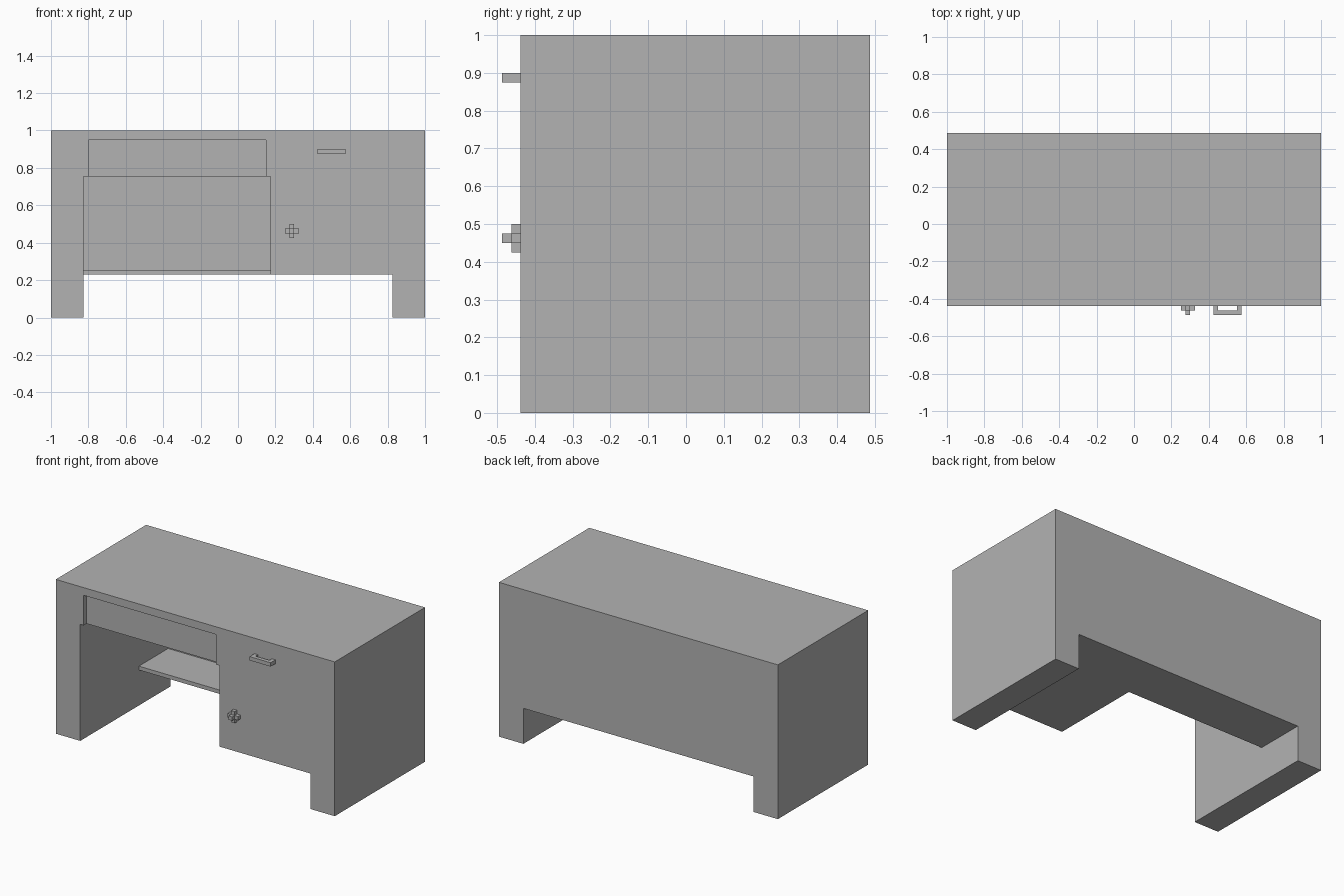
import bpy
import bmesh

cube = bpy.data.objects.get("Cube")
if cube:
    bpy.data.objects.remove(cube, do_unlink=True)

GREY = (0.45, 0.45, 0.45, 1.0)
grey = bpy.data.materials.new("plain_grey")
grey.use_nodes = True
grey.diffuse_color = GREY
grey.node_tree.nodes["Principled BSDF"].inputs["Base Color"].default_value = GREY

FRONT, BACK = -0.4375, 0.4875   # desk depth
LEFT, RIGHT = -0.825, 0.175     # kneehole sides
STEP = 0.025                    # board thickness
BASE, UNDER = 0.23, 0.95        # cabinet floor, underside of the top


def prism(name, outline, y0, y1):
    """Extrude an outline in the x-z plane from y0 to y1."""
    bm = bmesh.new()
    face = bm.faces.new([bm.verts.new((x, y0, z)) for x, z in outline])
    grown = bmesh.ops.extrude_face_region(bm, geom=[face])["geom"]
    moved = [v for v in grown if isinstance(v, bmesh.types.BMVert)]
    bmesh.ops.translate(bm, verts=moved, vec=(0, y1 - y0, 0))
    bmesh.ops.recalc_face_normals(bm, faces=bm.faces)
    mesh = bpy.data.meshes.new(name)
    bm.to_mesh(mesh)
    bm.free()
    mesh.materials.append(grey)
    obj = bpy.data.objects.new(name, mesh)
    bpy.context.collection.objects.link(obj)
    return obj


def box(name, x0, x1, y0, y1, z0, z1):
    return prism(name, [(x0, z0), (x1, z0), (x1, z1), (x0, z1)], y0, y1)


# Desk shell: side panels, top and cupboard as one outline
prism("desk_body", [(-1, 0), (LEFT, 0), (LEFT, UNDER), (RIGHT, UNDER),
                    (RIGHT, BASE), (-LEFT, BASE), (-LEFT, 0),
                    (1, 0), (1, 1), (-1, 1)], FRONT, BACK)

# Back of the kneehole and its low shelf
box("back_panel", LEFT, RIGHT, BACK - STEP, BACK, BASE, UNDER)
box("low_shelf", LEFT, RIGHT, 0.163, BACK - STEP, BASE, BASE + STEP)

# Recessed drawer between two runners
inner = BACK - STEP
box("left_runner", LEFT, LEFT + STEP, FRONT, inner, 0.755, UNDER)
box("right_runner", RIGHT - STEP, RIGHT, FRONT, inner, 0.755, UNDER)
box("drawer", LEFT + STEP, RIGHT - STEP, FRONT + 0.03, inner, 0.755, UNDER)

# Pull handle: a bar on two posts
for side, x in (("left", 0.55), ("right", 0.425)):
    box(side + "_handle_post", x, x + STEP, FRONT - STEP, FRONT, 0.875, 0.9)
box("handle_bar", 0.425, 0.575, FRONT - 2 * STEP, FRONT - STEP, 0.875, 0.9)

# Cross-shaped knob with a raised centre
kx, kz, h = 0.2875, 0.4625, STEP / 2
quarter = [(h, -h), (3 * h, -h), (3 * h, h)]
cross = []
for turn in range(4):
    cross += [(kx + x, kz + z) for x, z in quarter]
    quarter = [(-z, x) for x, z in quarter]
prism("knob_cross", cross, FRONT - STEP, FRONT)
box("knob_centre", kx - h, kx + h, FRONT - 2 * STEP, FRONT - STEP, kz - h, kz + h)
